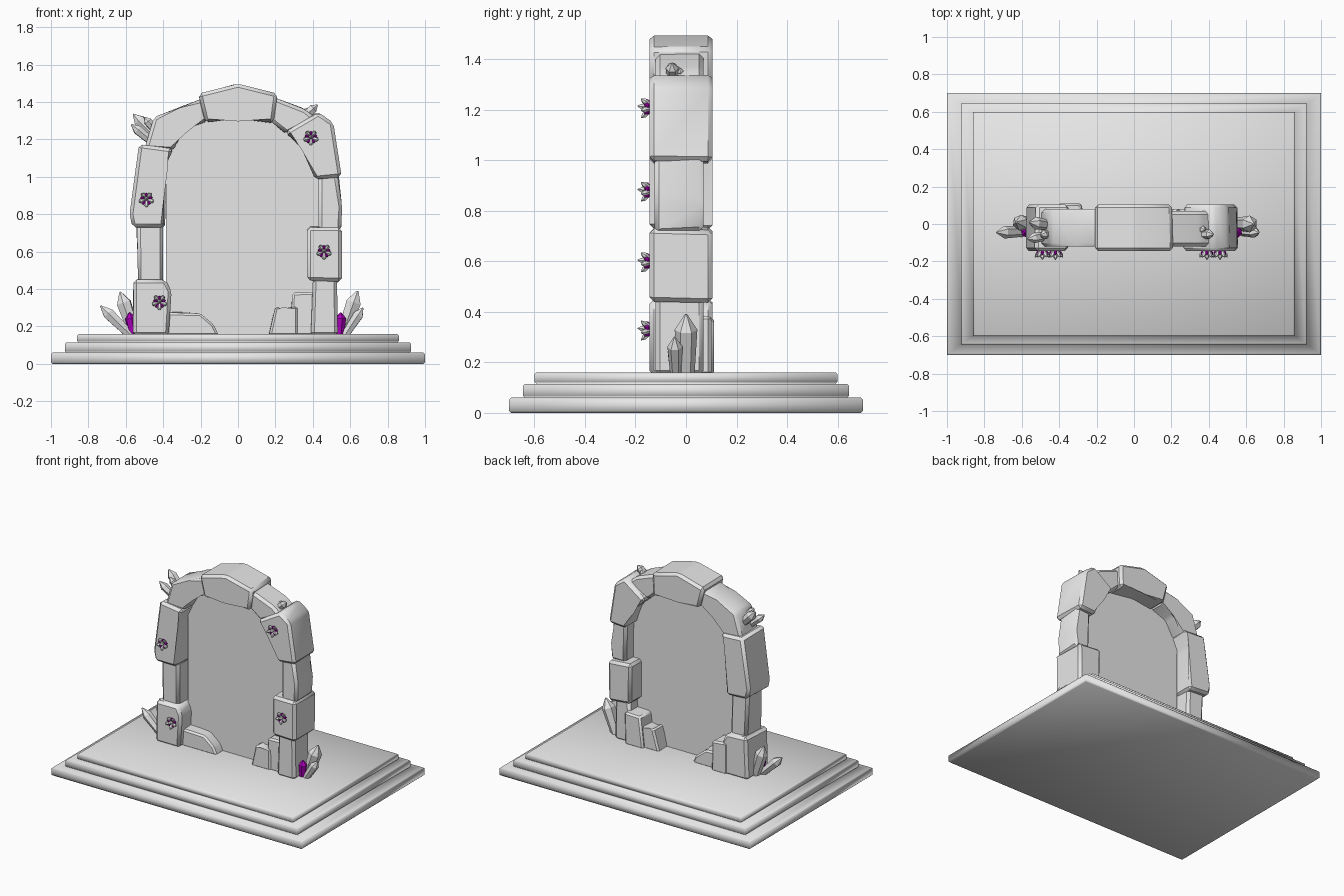
import bpy, bmesh, math, random
from mathutils import Vector, Matrix

random.seed(4)
if "Cube" in bpy.data.objects:
    bpy.data.objects.remove(bpy.data.objects["Cube"])


def material(name, color):
    m = bpy.data.materials.new(name)
    m.use_nodes = True
    m.diffuse_color = color
    m.node_tree.nodes["Principled BSDF"].inputs["Base Color"].default_value = color
    return m


GREY = material("stone grey", (0.8, 0.8, 0.8, 1))
PURPLE = material("crystal purple", (0.42, 0.0, 0.5, 1))


def finish(bm, name, angle=None):
    bmesh.ops.recalc_face_normals(bm, faces=bm.faces)
    mesh = bpy.data.meshes.new(name)
    bm.to_mesh(mesh)
    bm.free()
    ob = bpy.data.objects.new(name, mesh)
    bpy.context.collection.objects.link(ob)
    mesh.materials.append(GREY)
    mesh.materials.append(PURPLE)
    if angle:
        bpy.ops.object.select_all(action='DESELECT')
        ob.select_set(True)
        bpy.context.view_layer.objects.active = ob
        bpy.ops.object.shade_smooth_by_angle(angle=math.radians(angle))
    return ob


def loft(bm, rings, mat=0, caps=True):
    """Skin a list of equal-length point rings."""
    loops = [[bm.verts.new(p) for p in ring] for ring in rings]
    n = len(loops[0])
    faces = []
    for a, b in zip(loops, loops[1:]):
        for i in range(n):
            j = (i + 1) % n
            faces.append(bm.faces.new((a[i], a[j], b[j], b[i])))
    if caps:
        faces += [bm.faces.new(loops[0][::-1]), bm.faces.new(loops[-1])]
    for f in faces:
        f.material_index = mat
    return loops


# Stepped plinth, softly shaded
def plinth():
    bm = bmesh.new()
    b = 0.008
    rings = []
    for hx, hy, z0, z1 in ((1, 0.7, 0, 0.06), (0.925, 0.645, 0.06, 0.115), (0.86, 0.6, 0.115, 0.16)):
        for inset, z in ((b, z0), (0, z0 + b), (0, z1 - b), (b, z1)):
            x, y = hx - inset, hy - inset
            rings.append([(-x, -y, z), (x, -y, z), (x, y, z), (-x, y, z)])
    loft(bm, rings)
    ob = finish(bm, "stepped_plinth")
    for p in ob.data.polygons:
        p.use_smooth = True


# Rough stone: front outline pushed back in depth, edges chipped
def stone(name, outline, y0=-0.145, y1=0.105, chip=0.018, rough=0.01):
    bm = bmesh.new()
    back = [(x + random.uniform(-rough, rough), y1, z + random.uniform(-rough, rough) if z > 0.2 else z)
            for x, z in outline]
    loft(bm, [[(x, y0, z) for x, z in outline], back])
    bmesh.ops.bevel(bm, geom=bm.edges[:], offset=chip, segments=1, affect='EDGES', clamp_overlap=True)
    finish(bm, name, 35)


# Six-sided pointed crystal
def crystal(bm, base, tip, r, mat=0):
    base, tip = Vector(base), Vector(tip)
    d = tip - base
    rot = d.to_track_quat('Z', 'Y').to_matrix().to_4x4()
    m = Matrix.Translation(base) @ rot
    rings = []
    for t, s in ((0, 0.75), (0.75, 1), (1, 0.12)):
        rings.append([m @ Vector((r * s * math.cos(k * math.pi / 3), r * s * math.sin(k * math.pi / 3),
                                  t * d.length)) for k in range(6)])
    loft(bm, rings, mat)


def crystals(name, items):
    bm = bmesh.new()
    for item in items:
        crystal(bm, *item)
    finish(bm, name)


plinth()

# Right pillar
stone("right_foot_block", [(-0.56, 0.15), (-0.37, 0.15), (-0.355, 0.39), (-0.385, 0.45), (-0.56, 0.45)])
stone("right_lower_column", [(-0.535, 0.43), (-0.4, 0.43), (-0.4, 0.75), (-0.54, 0.75)], -0.11, 0.07)
stone("right_upper_block", [(-0.565, 0.73), (-0.395, 0.73), (-0.395, 1.04), (-0.345, 1.15),
                            (-0.53, 1.175), (-0.58, 0.8)])
# Arch
stone("right_arch_stone", [(-0.5, 1.15), (-0.35, 1.14), (-0.29, 1.25), (-0.16, 1.3), (-0.19, 1.42),
                           (-0.31, 1.37), (-0.45, 1.32)], -0.12, 0.08)
stone("keystone", [(-0.175, 1.29), (0, 1.315), (0.19, 1.29), (0.212, 1.445), (0, 1.498), (-0.212, 1.445)])
stone("left_arch_stone", [(0.17, 1.3), (0.26, 1.23), (0.42, 1.31), (0.36, 1.36), (0.18, 1.43)], -0.12, 0.07)
stone("left_shoulder_block", [(0.25, 1.24), (0.365, 1.14), (0.41, 0.985), (0.555, 1.0),
                              (0.51, 1.29), (0.43, 1.345)])
# Left pillar
stone("left_upper_column", [(0.43, 0.71), (0.55, 0.71), (0.558, 0.84), (0.53, 1.02), (0.43, 1.02)], -0.125, 0.07)
stone("left_middle_block", [(0.37, 0.445), (0.555, 0.44), (0.555, 0.73), (0.37, 0.73)])
stone("left_foot_column", [(0.39, 0.15), (0.535, 0.15), (0.53, 0.46), (0.4, 0.46)], -0.12, 0.07)
# Rubble inside the arch
stone("right_rubble_back", [(-0.4, 0.15), (-0.27, 0.15), (-0.29, 0.37), (-0.4, 0.39)], -0.02, 0.11, 0.012)
stone("right_rubble_front", [(-0.4, 0.15), (-0.1, 0.15), (-0.13, 0.21), (-0.2, 0.27), (-0.4, 0.275)],
      -0.1, 0.08, 0.012)
stone("left_rubble_back", [(0.28, 0.15), (0.42, 0.15), (0.42, 0.385), (0.29, 0.38)], -0.08, 0.1, 0.012)
stone("left_rubble_front", [(0.165, 0.15), (0.32, 0.15), (0.32, 0.31), (0.24, 0.29), (0.2, 0.31)],
      -0.09, 0.08, 0.012)

# Thin portal sheet
bm = bmesh.new()
sheet = [(-0.385, 0.16), (0.44, 0.16), (0.44, 1.05), (0.3, 1.27), (0.18, 1.33),
         (-0.18, 1.33), (-0.3, 1.27), (-0.385, 1.08)]
bm.faces.new([bm.verts.new((x, -0.02, z)) for x, z in sheet])
finish(bm, "portal_sheet")

# Large crystals at the feet and shoulders
crystals("right_foot_crystals", [
    ((-0.55, 0.0, 0.15), (-0.63, 0.01, 0.385), 0.042),
    ((-0.57, -0.04, 0.15), (-0.735, -0.045, 0.31), 0.034),
    ((-0.56, -0.04, 0.15), (-0.58, -0.045, 0.275), 0.03, 1)])
crystals("left_foot_crystals", [
    ((0.555, 0.0, 0.15), (0.64, 0.0, 0.39), 0.045),
    ((0.57, -0.04, 0.15), (0.668, -0.045, 0.3), 0.03),
    ((0.545, -0.04, 0.15), (0.55, -0.045, 0.275), 0.03, 1)])
crystals("right_shoulder_crystals", [
    ((-0.43, -0.01, 1.2), (-0.56, 0.01, 1.335), 0.034),
    ((-0.44, -0.06, 1.17), (-0.57, -0.08, 1.28), 0.028),
    ((-0.43, -0.05, 1.23), (-0.5, -0.06, 1.32), 0.024)])
crystals("left_shoulder_crystals", [
    ((0.34, -0.055, 1.31), (0.425, -0.055, 1.385), 0.026),
    ((0.34, -0.03, 1.31), (0.38, -0.03, 1.37), 0.02)])

# Small crystal clusters on the front faces
for side, x, z in (("right_foot", -0.42, 0.33), ("right_upper", -0.49, 0.88),
                   ("left_middle", 0.46, 0.6), ("left_shoulder", 0.39, 1.21)):
    items = []
    for k in range(5):
        a = math.radians(-90 + 72 * k)
        c, s = math.cos(a), math.sin(a)
        items.append(((x, -0.13, z), (x + 0.042 * c, -0.178, z + 0.042 * s), 0.012))
        a += math.radians(36)
        c, s = math.cos(a), math.sin(a)
        items.append(((x, -0.13, z), (x + 0.033 * c, -0.165, z + 0.033 * s), 0.011, 1))
    items.append(((x, -0.13, z), (x, -0.192, z + 0.005), 0.012))
    crystals(side + "_cluster", items)
